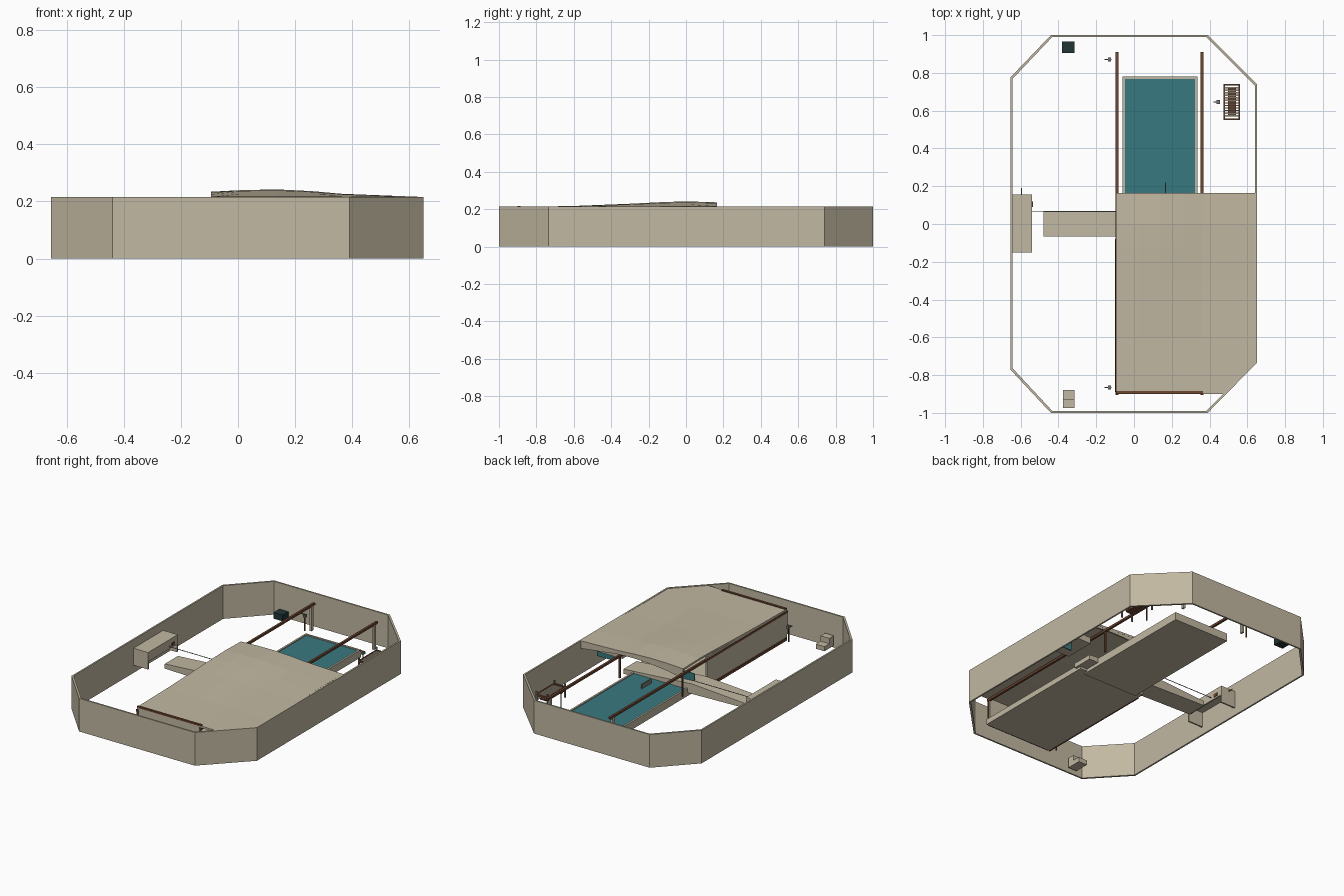
import bpy, bmesh
from mathutils import Vector

if "Cube" in bpy.data.objects:
    bpy.data.objects.remove(bpy.data.objects["Cube"], do_unlink=True)


def material(name, rgb):
    m = bpy.data.materials.new(name)
    m.use_nodes = True
    m.diffuse_color = (*rgb, 1)
    m.node_tree.nodes["Principled BSDF"].inputs["Base Color"].default_value = (*rgb, 1)
    return m


BEIGE = material("sand beige", (0.54, 0.48, 0.36))
TEAL = material("pool teal", (0.04, 0.19, 0.22))
BROWN = material("wood brown", (0.15, 0.06, 0.03))
DARK = material("dark green", (0.015, 0.035, 0.035))
GREY = material("metal grey", (0.2, 0.19, 0.17))


def finish(name, bm, mat):
    bmesh.ops.recalc_face_normals(bm, faces=bm.faces)
    mesh = bpy.data.meshes.new(name)
    bm.to_mesh(mesh)
    bm.free()
    mesh.materials.append(mat)
    ob = bpy.data.objects.new(name, mesh)
    bpy.context.collection.objects.link(ob)
    return ob


def box(name, mat, x, y, z):
    """Box from its (min, max) span on each axis."""
    bm = bmesh.new()
    bmesh.ops.create_cube(bm, size=1)
    for v in bm.verts:
        v.co = [(s[0] + s[1]) / 2 + c * (s[1] - s[0]) for c, s in zip(v.co, (x, y, z))]
    return finish(name, bm, mat)


def prism(name, mat, points, offset):
    """Flat outline pushed along an offset."""
    bm = bmesh.new()
    face = bm.faces.new([bm.verts.new(p) for p in points])
    ext = bmesh.ops.extrude_face_region(bm, geom=[face])
    moved = [g for g in ext["geom"] if isinstance(g, bmesh.types.BMVert)]
    bmesh.ops.translate(bm, verts=moved, vec=offset)
    return finish(name, bm, mat)


def lerp(table, t):
    for (a, p), (b, q) in zip(table, table[1:]):
        if t <= b:
            return p + (q - p) * (t - a) / (b - a)
    return table[-1][1]


# perimeter wall: eight-sided ring
ring = [(-0.44, 1), (0.39, 1), (0.65, 0.74), (0.65, -0.735),
        (0.39, -1), (-0.44, -1), (-0.655, -0.77), (-0.655, 0.775)]
bm = bmesh.new()
low, high, low_in, high_in = [
    [bm.verts.new((x * k, y * (1 - (1 - k) * 0.65), z)) for x, y in ring]
    for k, z in ((1, 0), (1, 0.215), (0.984, 0), (0.984, 0.215))]
for i in range(len(ring)):
    j = (i + 1) % len(ring)
    for a, b in ((low, high), (high, high_in), (high_in, low_in), (low_in, low)):
        bm.faces.new((a[i], a[j], b[j], b[i]))
finish("perimeter_wall", bm, BEIGE)

# roof: gently crowned sheet, clipped along the corner wall
RISE = [(-0.095, 0.022), (0.02, 0.028), (0.14, 0.030), (0.26, 0.024), (0.36, 0.015), (0.64, 0.004)]
FADE = [(-0.9, 0), (-0.6, 0.18), (-0.3, 0.58), (-0.12, 0.88), (0, 1), (0.165, 0.83)]


def roof_z(x, y):
    return 0.212 + lerp(RISE, x) * lerp(FADE, y)


bm = bmesh.new()
grid = [[bm.verts.new((x, y, roof_z(x, y))) for x, _ in RISE] for y, _ in FADE]
for r, s in zip(grid, grid[1:]):
    for i in range(len(RISE) - 1):
        bm.faces.new((r[i], r[i + 1], s[i + 1], s[i]))
bmesh.ops.bisect_plane(bm, geom=bm.verts[:] + bm.edges[:] + bm.faces[:],
                       plane_co=(0.475, -0.9, 0), plane_no=(0.17, -0.165, 0), clear_outer=True)
roof = finish("roof", bm, BEIGE)
solid = roof.modifiers.new("thickness", "SOLIDIFY")
solid.thickness = 0.012
solid.offset = -1

# arched fascia at the open end of the roof
top = [(x, 0.155, roof_z(x, 0.165) - 0.005) for x, _ in RISE]
under = []
for x, _ in reversed(RISE):
    t = (x - 0.27) / 0.37
    under.append((x, 0.155, 0.165 + 0.038 * (1 - t * t)))
prism("arch_fascia", BEIGE, top + under, Vector((0, 0.009, 0)))

# hall under the roof
box("hall_side_wall", BEIGE, (-0.095, -0.085), (-0.9, -0.08), (0.02, 0.212))
box("hall_front_wall", BEIGE, (-0.095, 0.36), (-0.9, -0.888), (0.02, 0.208))
box("hall_floor", BEIGE, (-0.095, 0.385), (-0.89, -0.03), (0.015, 0.05))
box("hall_room", BEIGE, (0.4, 0.62), (-0.12, 0.08), (0.13, 0.17))
for x0, x1 in ((-0.08, 0.02), (0.5, 0.62)):
    box("hall_window", TEAL, (x0, x1), (0.02, 0.026), (0.07, 0.14))

# pool: shell with a raised rim and water
box("pool_floor", BEIGE, (-0.06, 0.335), (-0.06, 0.78), (0.008, 0.02))
for x in (-0.06, 0.323):
    box("pool_side", BEIGE, (x, x + 0.012), (-0.06, 0.78), (0.01, 0.058))
for y in (-0.06, 0.768):
    box("pool_end", BEIGE, (-0.05, 0.325), (y, y + 0.012), (0.01, 0.058))
box("pool_water", TEAL, (-0.05, 0.325), (-0.05, 0.77), (0.018, 0.052))
box("pool_marker", GREY, (0.163, 0.169), (0.12, 0.22), (0.052, 0.08))

# long overhead beams on posts
for x in (-0.09, 0.36):
    box("beam", BROWN, (x - 0.007, x + 0.007), (-0.905, 0.91), (0.186, 0.2))
    box("beam_back_post", BEIGE, (x - 0.007, x + 0.007), (0.87, 0.89), (0.03, 0.188))
    for y in (-0.9, 0.165):
        box("beam_post", BROWN, (x - 0.005, x + 0.005), (y - 0.005, y + 0.005), (0.05, 0.19))
box("front_beam", BROWN, (-0.095, 0.365), (-0.9, -0.885), (0.208, 0.218))
box("floor_edge_rail", BROWN, (-0.1, -0.094), (-0.89, -0.08), (0.012, 0.03))

# walkway with tapered sides and clipped outer corners
side = [(-0.48, 0.04), (-0.095, 0.03), (0.4, 0.03), (0.4, 0.06), (-0.095, 0.095), (-0.48, 0.07)]
prism("walkway", BEIGE, [(x, -0.065, z) for x, z in side], Vector((0, 0.135, 0)))
box("walkway_cable", GREY, (-0.54, -0.095), (0.064, 0.067), (0.115, 0.118))

# counter against the right wall
box("counter_top", BEIGE, (-0.65, -0.54), (-0.15, 0.155), (0.145, 0.16))
for y in (-0.15, 0.145):
    box("counter_end", BEIGE, (-0.65, -0.54), (y, y + 0.01), (0.05, 0.15))
box("counter_front", BEIGE, (-0.55, -0.54), (-0.15, 0.155), (0.1, 0.15))
box("counter_panel", BROWN, (-0.54, -0.536), (0.09, 0.12), (0.11, 0.13))
box("counter_pole", GREY, (-0.597, -0.593), (0.155, 0.19), (0.14, 0.144))

# corner boxes
box("dark_crate", DARK, (-0.38, -0.315), (0.905, 0.965), (0.02, 0.06))
box("step_low", BEIGE, (-0.377, -0.315), (-0.975, -0.88), (0.02, 0.05))
box("step_high", BEIGE, (-0.377, -0.315), (-0.975, -0.93), (0.05, 0.085))

# small signal stands: pole, arm and head
for x, y in ((-0.13, 0.87), (-0.13, -0.865), (0.445, 0.645)):
    box("stand_pole", BROWN, (x - 0.003, x + 0.003), (y - 0.003, y + 0.003), (0.02, 0.13))
    box("stand_arm", GREY, (x - 0.025, x + 0.01), (y - 0.003, y + 0.003), (0.125, 0.131))
    box("stand_head", GREY, (x - 0.007, x + 0.009), (y - 0.011, y + 0.011), (0.11, 0.126))

# slatted table with frame and legs
for x in (0.475, 0.552):
    box("table_rail", BROWN, (x, x + 0.008), (0.55, 0.74), (0.1, 0.112))
    for y in (0.55, 0.732):
        box("table_leg", GREY, (x, x + 0.008), (y, y + 0.008), (0.04, 0.13))
for y in (0.55, 0.732):
    box("table_end", BROWN, (0.475, 0.56), (y, y + 0.008), (0.1, 0.112))
for i in range(12):
    y = 0.57 + i * 0.0135
    box("table_slat", BEIGE, (0.483, 0.552), (y, y + 0.007), (0.104, 0.11))
box("table_centre", BROWN, (0.497, 0.54), (0.57, 0.725), (0.075, 0.083))
